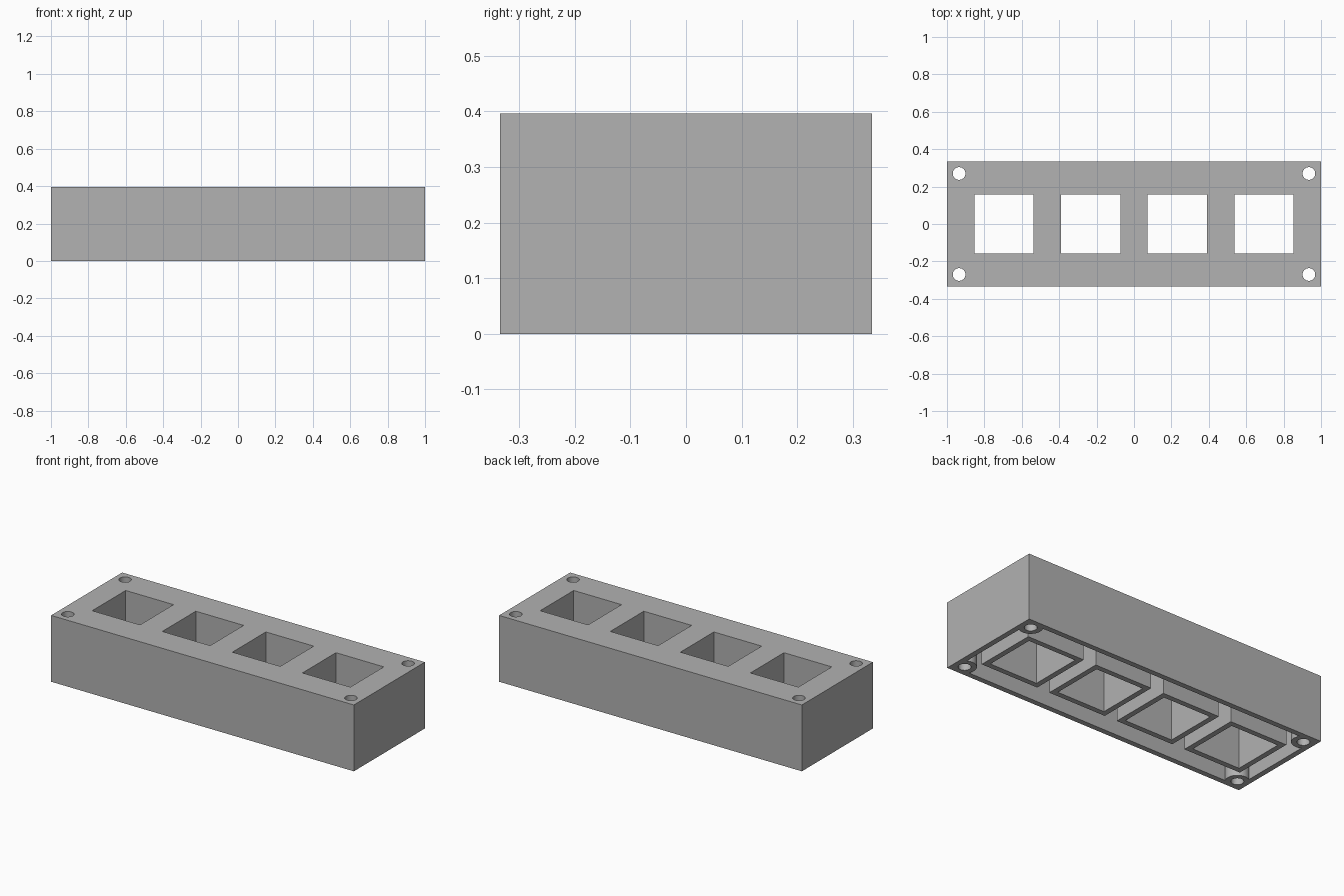
import bpy
import math

LENGTH, DEPTH, HEIGHT = 2.0, 0.67, 0.396
WALL = 0.032
WINDOW = 0.316
PITCH = 0.463
HOLE_RADIUS, POST_RADIUS = 0.034, 0.065

cube = bpy.data.objects.get("Cube")
if cube:
    bpy.data.objects.remove(cube, do_unlink=True)

grey = bpy.data.materials.new("plain grey")
grey.use_nodes = True
colour = (0.445, 0.445, 0.445, 1)
grey.diffuse_color = colour
grey.node_tree.nodes["Principled BSDF"].inputs["Base Color"].default_value = colour


def box(name, size, centre):
    bpy.ops.mesh.primitive_cube_add(size=1, location=centre)
    obj = bpy.context.object
    obj.name = name
    obj.scale = size
    bpy.ops.object.transform_apply(location=True, scale=True)
    obj.data.materials.append(grey)
    return obj


def rod(name, radius, x, y):
    bpy.ops.mesh.primitive_cylinder_add(
        vertices=48, radius=radius, depth=2 * HEIGHT, location=(x, y, HEIGHT / 2))
    obj = bpy.context.object
    obj.name = name
    obj.data.materials.append(grey)
    return obj


def cut(target, cutter):
    """Subtract the cutter from the target and discard it."""
    cutter.hide_render = True
    mod = target.modifiers.new("cut", "BOOLEAN")
    mod.operation = "DIFFERENCE"
    mod.solver = "EXACT"
    mod.object = cutter
    bpy.context.view_layer.objects.active = target
    bpy.ops.object.modifier_apply(modifier=mod.name)
    bpy.data.objects.remove(cutter, do_unlink=True)


windows = [(i - 1.5) * PITCH for i in range(4)]
corners = [(sx * (LENGTH / 2 - POST_RADIUS), sy * (DEPTH / 2 - POST_RADIUS))
           for sx in (-1, 1) for sy in (-1, 1)]

# Outer block
housing = box("housing", (LENGTH, DEPTH, HEIGHT), (0, 0, HEIGHT / 2))

# Underside cavity, leaving the window sleeves and screw posts standing
cavity = box("cavity", (LENGTH - 2 * WALL, DEPTH - 2 * WALL, HEIGHT),
             (0, 0, HEIGHT / 2 - WALL))
sleeve = WINDOW + 2 * WALL
for x in windows:
    cut(cavity, box("sleeve", (sleeve, sleeve, 2 * HEIGHT), (x, 0, HEIGHT / 2)))
for x, y in corners:
    cut(cavity, rod("post", POST_RADIUS, x, y))
cut(housing, cavity)

# Square windows and round screw holes right through
for x in windows:
    cut(housing, box("window", (WINDOW, WINDOW, 2 * HEIGHT), (x, 0, HEIGHT / 2)))
for x, y in corners:
    cut(housing, rod("screw_hole", HOLE_RADIUS, x, y))

# Round the posts and holes while keeping the corners crisp
bpy.ops.object.select_all(action="DESELECT")
housing.select_set(True)
bpy.context.view_layer.objects.active = housing
bpy.ops.object.shade_smooth_by_angle(angle=math.radians(30))
